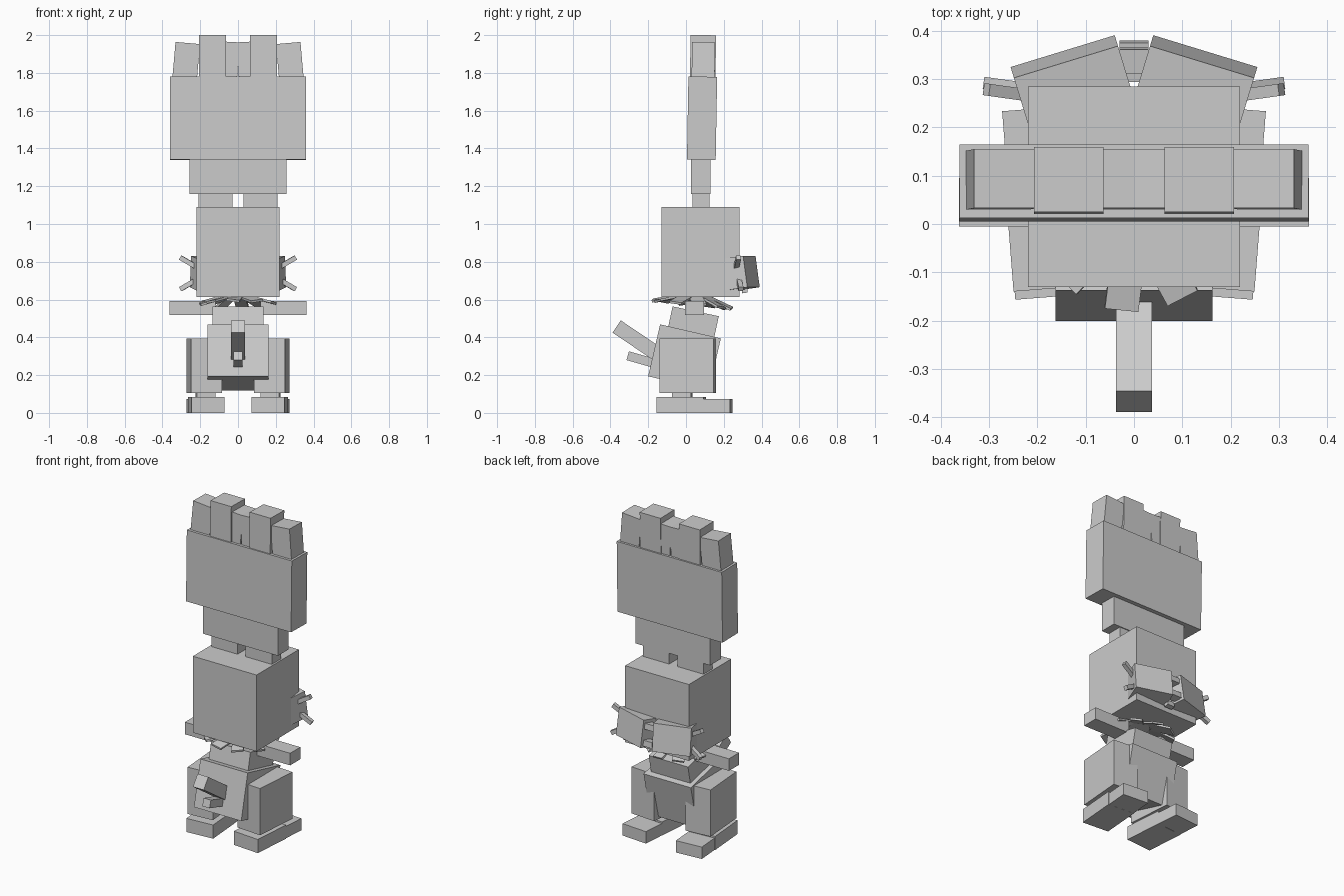
import bpy
from math import radians, sin, cos, pi
from mathutils import Matrix, Euler, Vector

cube = bpy.data.objects.get("Cube")
if cube:
    bpy.data.objects.remove(cube, do_unlink=True)

grey = bpy.data.materials.new("plain_grey")
grey.use_nodes = True
colour = (0.6, 0.6, 0.6, 1)
grey.diffuse_color = colour
grey.node_tree.nodes["Principled BSDF"].inputs["Base Color"].default_value = colour


def box(name, centre, size, turn=(0, 0, 0)):
    """Flat-shaded block, turned by degrees about x, then y, then z."""
    bpy.ops.mesh.primitive_cube_add(size=1)
    ob = bpy.context.object
    ob.name = ob.data.name = name
    rot = Euler([radians(a) for a in turn]).to_matrix().to_4x4()
    ob.data.transform(Matrix.Translation(centre) @ rot @ Matrix.Diagonal((*size, 1)))
    ob.data.materials.append(grey)
    return ob


def pair(name, centre, size, turn=(0, 0, 0)):
    """The same block on both sides of the body."""
    x, y, z = centre
    a, b, c = turn
    box("left_" + name, centre, size, turn)
    box("right_" + name, (-x, y, z), size, (a, -b, -c))


# Head and the tall headpiece shaped like an open hand
box("head", (0, 0.077, 0.852), (0.438, 0.415, 0.475))
pair("headpiece_post", (0.118, 0.08, 1.125), (0.18, 0.09, 0.09))
box("headpiece_wrist", (0, 0.078, 1.252), (0.514, 0.105, 0.185))
box("headpiece_palm", (0, 0.085, 1.56), (0.722, 0.152, 0.44), (-1, 0, 0))
pair("inner_finger", (0.135, 0.09, 1.88), (0.143, 0.135, 0.24), (-1, 0, 0))
pair("outer_finger", (0.275, 0.092, 1.855), (0.13, 0.122, 0.205), (-1, -5, 0))
pair("middle_finger", (0.035, 0.092, 1.86), (0.07, 0.122, 0.205), (-1, -3, 0))

# Collar of sloping petals, lower at the back
petals = 10
for i in range(petals):
    a = 2 * pi * (i + 0.3) / petals
    back = sin(a)
    slope = 17 + 8 * back
    mid = Vector((0.135 * cos(a), 0.035 + 0.14 * back, 0.595 - 0.012 * back))
    box("collar_petal", mid, (0.15, 0.07, 0.012), (8 * (-1) ** i, slope, a * 180 / pi))

# Torso leaning back, with two short front rods
box("chest", (0, 0.034, 0.457), (0.27, 0.25, 0.165), (-12, 0, 0))
box("lower_body", (0, -0.008, 0.294), (0.325, 0.33, 0.282), (-13, 0, 0))
box("upper_front_rod", (0, -0.251, 0.379), (0.074, 0.28, 0.078), (-34, 0, 0))
box("lower_front_rod", (0, -0.222, 0.278), (0.05, 0.18, 0.048), (-16, 0, 0))

# Arms
pair("arm", (0.24, 0.045, 0.556), (0.244, 0.1, 0.075))

# Legs and feet, toes turned slightly inward
turn = (0, 0, -4.5)
pair("leg", (0.178, 0.01, 0.25), (0.165, 0.287, 0.29), turn)
pair("ankle", (0.172, -0.02, 0.09), (0.1, 0.1, 0.05), turn)
pair("toe", (0.168, -0.025, 0.042), (0.175, 0.25, 0.085), turn)
pair("heel", (0.182, 0.165, 0.037), (0.17, 0.15, 0.074), turn)

# Twin packs on the back of the head, with clasps and pegs
pair("back_pack", (0.126, 0.287, 0.74), (0.225, 0.125, 0.168), (8, 0, -17))
for z, y in ((0.79, 0.338), (0.69, 0.352)):
    box("pack_clasp", (0, y, z), (0.06, 0.05, 0.035), (8, 0, 0))
box("pack_foot", (0, 0.31, 0.65), (0.05, 0.03, 0.03), (8, 0, 0))
pair("upper_peg", (0.262, 0.272, 0.797), (0.1, 0.025, 0.025), (0, -30, 8))
pair("lower_peg", (0.262, 0.285, 0.68), (0.1, 0.025, 0.025), (0, 30, 8))
